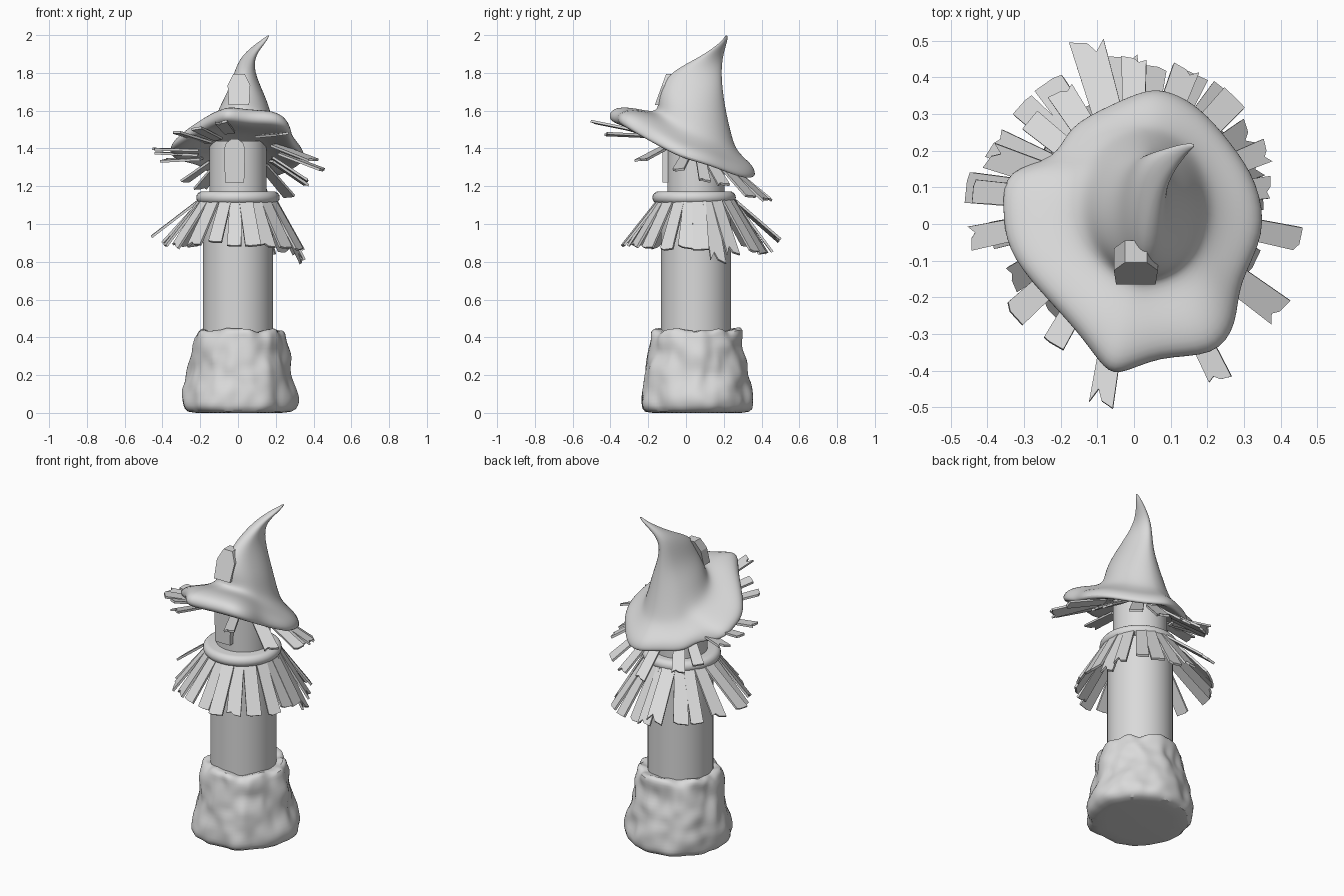
import bpy, bmesh, math, random
from mathutils import Vector, noise

random.seed(4)
if "Cube" in bpy.data.objects:
    bpy.data.objects.remove(bpy.data.objects["Cube"])

grey = bpy.data.materials.new("plain_grey")
grey.use_nodes = True
grey.diffuse_color = (0.7, 0.7, 0.7, 1)
grey.node_tree.nodes["Principled BSDF"].inputs["Base Color"].default_value = grey.diffuse_color

CENTRE = Vector((0, 0.053, 0))   # tower axis


def finish(name, bm, smooth_angle=None, subdivisions=0):
    bmesh.ops.recalc_face_normals(bm, faces=bm.faces)
    mesh = bpy.data.meshes.new(name)
    bm.to_mesh(mesh)
    bm.free()
    obj = bpy.data.objects.new(name, mesh)
    bpy.context.collection.objects.link(obj)
    mesh.materials.append(grey)
    if smooth_angle:
        bpy.ops.object.select_all(action='DESELECT')
        obj.select_set(True)
        bpy.context.view_layer.objects.active = obj
        bpy.ops.object.shade_smooth_by_angle(angle=math.radians(smooth_angle))
    if subdivisions:
        mod = obj.modifiers.new("soften", 'SUBSURF')
        mod.levels = mod.render_levels = subdivisions


def loft(bm, rings):
    """Skin a stack of equally sized point rings and cap both ends."""
    rows = [[bm.verts.new(p) for p in ring] for ring in rings]
    count = len(rows[0])
    for low, high in zip(rows, rows[1:]):
        for i in range(count):
            j = (i + 1) % count
            bm.faces.new((low[i], low[j], high[j], high[i]))
    bm.faces.new(rows[0][::-1])
    bm.faces.new(rows[-1])


def circle(radius, z, centre=CENTRE, count=48):
    turns = [math.tau * i / count for i in range(count)]
    return [centre + Vector((radius * math.cos(a), radius * math.sin(a), z)) for a in turns]


def prism(bm, outline, offset):
    loft(bm, [outline, [p + offset for p in outline]])


# Lumpy rock base with an uneven top lip
profile = [(0.0, 0.2), (0.0, 0.285), (0.04, 0.3), (0.08, 0.3), (0.12, 0.292), (0.16, 0.283), (0.2, 0.274),
           (0.24, 0.268), (0.28, 0.262), (0.32, 0.252), (0.36, 0.245), (0.4, 0.24), (0.43, 0.237),
           (0.45, 0.212), (0.42, 0.16)]
rings = []
for z, r in profile:
    ring = []
    for p in circle(r, z, Vector((0.01, 0.055, 0)), 56):
        radial = Vector((p.x, p.y - 0.055, 0)).normalized()
        bump = 0.02 * noise.noise(p * 7) + 0.022 * noise.noise(p * 15) + 0.01 * noise.noise(p * 30)
        p += radial * bump
        if z > 0.4:
            p.z += 0.035 * noise.noise(p * 15)
        ring.append(p)
    rings.append(ring)
bm = bmesh.new()
loft(bm, rings)
finish("rock_base", bm, 70, 1)

# Tower shafts
for name, radius, bottom, top in (("lower_shaft", 0.185, 0.38, 1.15), ("upper_shaft", 0.152, 1.12, 1.44)):
    bm = bmesh.new()
    loft(bm, [circle(radius, bottom), circle(radius, top)])
    finish(name, bm, 30)

# Rounded collar between the shafts
bm = bmesh.new()
loft(bm, [circle(0.188 + 0.033 * math.cos(t), 1.14 + 0.033 * math.sin(t), Vector((0, 0.043, 0)))
          for t in [math.pi * (k / 8 - 0.5) for k in range(9)]])
finish("collar", bm, 80)


# Hat: irregular drooping brim lofted into a bent cone
def brim_height(x, y):
    droop = 0.4 if x > 0 else 0.05
    return 1.405 - 0.41 * y - droop * x * x


rim = [(0.35, -0.03), (0.33, 0.11), (0.26, 0.22), (0.18, 0.31), (0.1, 0.355), (0.03, 0.36),
       (-0.065, 0.32), (-0.175, 0.26), (-0.22, 0.18), (-0.34, 0.14), (-0.355, 0.04),
       (-0.34, -0.07), (-0.26, -0.18), (-0.16, -0.29), (-0.095, -0.375), (-0.04, -0.41),
       (0.07, -0.365), (0.21, -0.355), (0.275, -0.27), (0.29, -0.16)]
angles = [math.atan2(y, x) for x, y in rim]
base = [(0.03 + 0.165 * math.cos(a), 0.05 + 0.2 * math.sin(a)) for a in angles]
# Exaggerate the corners a little, since the subdivision rounds them off
flat = [Vector(p) for p in rim]
rim = [p + 0.35 * (p - (flat[i - 1] + flat[(i + 1) % len(flat)]) / 2) for i, p in enumerate(flat)]


def brim_ring(mix, lift, scale=1.0):
    ring = []
    for (rx, ry), (bx, by), a in zip(rim, base, angles):
        x, y = scale * (rx + (bx - rx) * mix), scale * (ry + (by - ry) * mix)
        wave = 0.014 * math.sin(5 * a) * (1 - mix)
        ring.append(Vector((x, y, brim_height(x, y) + lift + wave)))
    return ring


def front_swell(ring, amount):
    """Puff up the front of the brim."""
    return [p + Vector((0, 0, amount * min(1, max(0, -p.y / 0.25)))) for p in ring]


rings = [brim_ring(1, 0.03, 0.7), brim_ring(0.6, 0.0), brim_ring(0.12, -0.022),
         brim_ring(0, 0.0, 1.02), front_swell(brim_ring(0.07, 0.042), 0.02),
         front_swell(brim_ring(0.45, 0.065), 0.035), front_swell(brim_ring(0.8, 0.095), 0.02),
         brim_ring(1, 0.135)]
# Cone sections: left x, right x, front y, back y, height, tilt
for x0, x1, y0, y1, z, tilt in ((-0.1, 0.17, -0.15, 0.215, 1.62, 0.2), (-0.045, 0.125, -0.128, 0.195, 1.72, 0.1),
                                (-0.02, 0.088, -0.075, 0.188, 1.81, 0), (0.015, 0.09, 0.075, 0.195, 1.885, 0),
                                (0.075, 0.13, 0.155, 0.21, 1.94, 0), (0.125, 0.155, 0.195, 0.22, 1.975, 0),
                                (0.158, 0.168, 0.21, 0.22, 2.0, 0)):
    rings.append([Vector(((x0 + x1) / 2 + (x1 - x0) / 2 * math.cos(a),
                          (y0 + y1) / 2 + (y1 - y0) / 2 * math.sin(a),
                          z - tilt * (y1 - y0) / 2 * math.sin(a))) for a in angles])
bm = bmesh.new()
loft(bm, rings)
finish("pointed_hat", bm, 80, 2)


# Arched dormer on the hat and arched window on the upper shaft
def arch(name, middle, half, bottom, top, front, lean, depth, steps):
    outline = [(-half * 0.9, bottom), (half * 0.9, bottom)]
    spring = top - half
    for k in range(steps + 1):
        t = math.pi * k / steps
        height = math.sin(t) / math.sin(math.pi * (steps // 2) / steps)
        outline.append((half * math.cos(t), spring + half * height))
    points = [Vector((middle + x, front + lean * (z - bottom) / (top - bottom), z)) for x, z in outline]
    bm = bmesh.new()
    prism(bm, points, Vector((0, depth, 0)))
    finish(name, bm)


arch("hat_dormer", 0.005, 0.06, 1.63, 1.795, -0.165, 0.06, 0.06, 3)
arch("shaft_window", -0.018, 0.056, 1.22, 1.45, -0.125, 0, 0.06, 5)


# Ragged boards hanging in two skirts
def board(bm, root, tip, width):
    along = tip - root
    across = along.cross(Vector((0, 0, 1))).normalized()
    across = (across + Vector((0, 0, random.uniform(-0.15, 0.15)))).normalized()
    normal = across.cross(along).normalized()
    notch = random.choice((0.0, 0.0, 0.08, 0.16))
    shape = [(0, -0.42), (0, 0.42), (1 - random.uniform(0, 0.06), 0.5),
             (1 - notch, 0.2), (1 - notch / 3, 0), (1, -0.5)]
    prism(bm, [root + along * a + across * width * b for a, b in shape], normal * 0.013)


hat_tips = [(-0.09, -0.5, 1.535), (0.24, -0.43, 1.47), (0.4, -0.24, 1.33), (0.45, -0.04, 1.28),
            (0.37, 0.1, 1.22), (0.36, 0.2, 1.2), (0.27, 0.34, 1.14), (0.14, 0.42, 1.12),
            (0.0, 0.45, 1.12), (-0.2, 0.36, 1.18), (-0.28, 0.28, 1.22), (-0.4, 0.19, 1.33),
            (-0.44, 0.09, 1.37), (-0.45, -0.04, 1.39), (-0.33, -0.25, 1.48), (-0.22, -0.33, 1.5)]
bm = bmesh.new()
for tip in map(Vector, hat_tips):
    root = CENTRE + (tip - CENTRE) * 0.48
    root.z = brim_height(root.x, root.y) - 0.015
    board(bm, root, tip, random.uniform(0.06, 0.09))
finish("hat_boards", bm)

collar_tips = [(-0.45, 0.1, 0.93), (-0.38, -0.03, 0.88), (-0.33, -0.15, 0.87), (-0.23, -0.23, 0.88),
               (-0.12, -0.3, 0.9), (-0.02, -0.3, 0.88), (0.08, -0.33, 0.88), (0.16, -0.27, 0.87),
               (0.25, -0.2, 0.87), (0.32, -0.1, 0.86), (0.33, 0, 0.87), (0.34, 0.08, 0.86),
               (0.34, 0.17, 0.79), (0.31, 0.25, 0.83), (0.24, 0.36, 0.85), (0.16, 0.4, 0.84),
               (0.05, 0.42, 0.84), (-0.03, 0.45, 0.85), (-0.13, 0.5, 0.9), (-0.23, 0.38, 0.88),
               (-0.3, 0.32, 0.88), (-0.38, 0.22, 0.9)]
bm = bmesh.new()
for tip in map(Vector, collar_tips):
    outward = tip - CENTRE
    outward.z = 0
    root = CENTRE + outward.normalized() * 0.19 + Vector((0, 0, 1.13))
    board(bm, root, tip, random.uniform(0.07, 0.095))
finish("collar_boards", bm)
